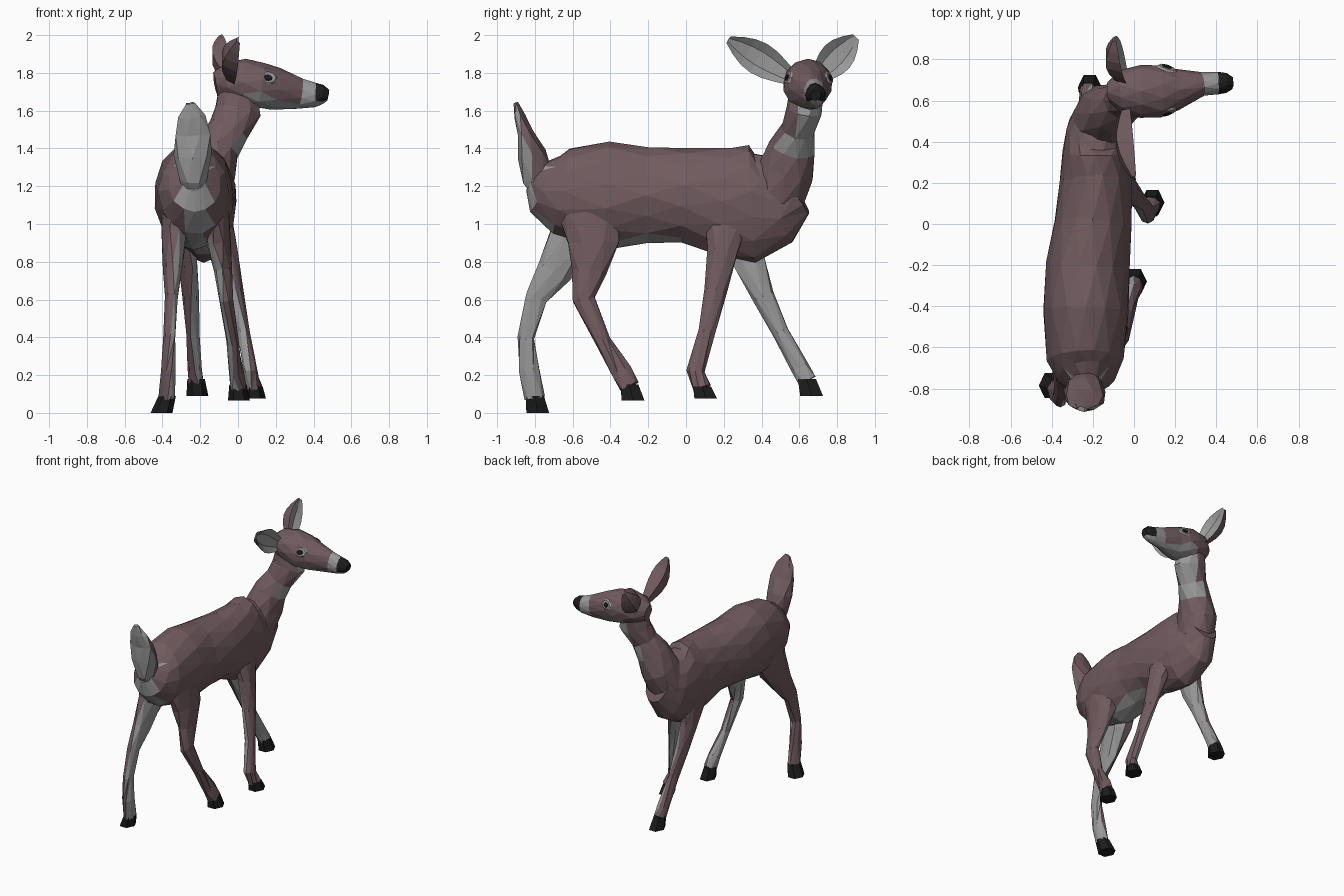
import bpy, bmesh, math, random
from mathutils import Vector

if "Cube" in bpy.data.objects:
    bpy.data.objects.remove(bpy.data.objects["Cube"])

random.seed(4)


def material(name, rgb):
    m = bpy.data.materials.new(name)
    m.diffuse_color = (*rgb, 1)
    m.use_nodes = True
    m.node_tree.nodes["Principled BSDF"].inputs["Base Color"].default_value = m.diffuse_color
    return m


MATS = [material("brown coat", (0.165, 0.105, 0.115)),
        material("pale grey fur", (0.32, 0.32, 0.325)),
        material("black", (0.012, 0.012, 0.012))]
BROWN, GREY, BLACK = range(3)


def finish(name, bm, rule):
    """Triangulate, colour faces by rule(centre, normal), make a flat-shaded object."""
    bmesh.ops.recalc_face_normals(bm, faces=bm.faces[:])
    bmesh.ops.triangulate(bm, faces=bm.faces[:])
    bm.normal_update()
    for f in bm.faces:
        f.material_index = rule(f.calc_center_median(), f.normal)
    me = bpy.data.meshes.new(name)
    bm.to_mesh(me)
    bm.free()
    for m in MATS:
        me.materials.append(m)
    ob = bpy.data.objects.new(name, me)
    bpy.context.collection.objects.link(ob)
    return ob


def skin(name, rings, rule):
    """Join rings of points with faces and cap both ends."""
    bm = bmesh.new()
    vs = [[bm.verts.new(p) for p in r] for r in rings]
    n = len(vs[0])
    for a, b in zip(vs, vs[1:]):
        for i in range(n):
            j = (i + 1) % n
            bm.faces.new((a[i], a[j], b[j], b[i]))
    bm.faces.new(vs[0])
    bm.faces.new(vs[-1])
    return finish(name, bm, rule)


def loft(name, path, rule, side=(1, 0, 0), n=8, jitter=0.004):
    """Tube through (x, y, z, half width along side, half depth) stations."""
    pts = [Vector(p[:3]) for p in path]
    rings = []
    for k, p in enumerate(path):
        t = (pts[min(k + 1, len(pts) - 1)] - pts[max(k - 1, 0)]).normalized()
        u = Vector(side)
        u = (u - t * u.dot(t)).normalized()
        v = t.cross(u)
        ring = []
        for i in range(n):
            a = 2 * math.pi * (i + 0.5 * (k % 2)) / n
            noise = Vector([random.uniform(-jitter, jitter) for _ in range(3)])
            ring.append(pts[k] + 1.03 * (u * p[3] * math.cos(a) + v * p[4] * math.sin(a)) + noise)
        rings.append(ring)
    return skin(name, rings, rule)


# Torso, with pale belly and rump patch
def torso_rule(c, n):
    belly = n.z < -0.8 and -0.75 < c.y < 0.06
    rump = n.y < -0.3 and abs(c.x + 0.23) < 0.075 and c.z < 1.3
    return GREY if belly or rump else BROWN


loft("torso", [
    (-0.23, -0.80, 1.25, 0.06, 0.08), (-0.23, -0.745, 1.215, 0.135, 0.165),
    (-0.235, -0.66, 1.175, 0.18, 0.225), (-0.235, -0.42, 1.15, 0.205, 0.28),
    (-0.225, -0.20, 1.155, 0.195, 0.25), (-0.20, 0.0, 1.15, 0.185, 0.245),
    (-0.185, 0.2, 1.12, 0.17, 0.28), (-0.185, 0.35, 1.105, 0.16, 0.305),
    (-0.18, 0.46, 1.135, 0.14, 0.255), (-0.165, 0.57, 1.20, 0.10, 0.165)], torso_rule, n=14)


# Neck, rising and turning towards the right, with pale throat
def neck_rule(c, n):
    return GREY if c.z > 1.38 and n.x * 0.9 + n.y * 0.4 > 0.48 else BROWN


loft("neck", [
    (-0.18, 0.38, 1.02, 0.08, 0.08), (-0.175, 0.48, 1.15, 0.13, 0.15),
    (-0.145, 0.53, 1.28, 0.128, 0.15), (-0.105, 0.56, 1.40, 0.115, 0.118),
    (-0.05, 0.59, 1.50, 0.105, 0.09), (0.0, 0.625, 1.60, 0.122, 0.095),
    (0.0, 0.645, 1.75, 0.09, 0.09)], neck_rule, n=10)


# Head facing +x, with pale muzzle and chin and a black nose
def head_rule(c, n):
    if c.x > 0.41 and c.z > 1.65:
        return BLACK
    return GREY if c.x > 0.33 or (n.z < -0.5 and c.x > 0.04) else BROWN


loft("head", [
    (-0.12, 0.64, 1.74, 0.05, 0.06), (-0.06, 0.645, 1.75, 0.105, 0.10),
    (0.03, 0.645, 1.75, 0.125, 0.12), (0.12, 0.645, 1.735, 0.128, 0.12),
    (0.20, 0.655, 1.715, 0.10, 0.108), (0.33, 0.68, 1.69, 0.058, 0.08),
    (0.41, 0.685, 1.683, 0.052, 0.062), (0.45, 0.685, 1.685, 0.047, 0.05),
    (0.478, 0.685, 1.68, 0.028, 0.028)], head_rule, side=(0, 1, 0), n=12, jitter=0.002)

# Eyes: black discs on pale discs
for side, word in ((-1, "right"), (1, "left")):
    normal = Vector((0.28, side * 0.9, 0.35)).normalized()
    for label, size, lift, col in (("eye_ring", 0.052, 0.109, GREY), ("eye", 0.026, 0.115, BLACK)):
        bm = bmesh.new()
        bmesh.ops.create_cone(bm, cap_ends=True, segments=8, radius1=size,
                              radius2=size * 0.8, depth=0.009)
        bmesh.ops.scale(bm, vec=(1, 0.75, 1), verts=bm.verts[:])
        ob = finish(word + "_" + label, bm, lambda c, n: col)
        ob.rotation_euler = normal.to_track_quat('Z', 'Y').to_euler()
        ob.location = (0.16, 0.65 + side * lift, 1.775)


# Ears: cupped leaves, pale inside
def ear(name, base, tip):
    base, tip, face = Vector(base), Vector(tip), Vector((1, 0, 0))
    axis = (tip - base).normalized()
    face = (face - axis * face.dot(axis)).normalized()
    lat = face.cross(axis)
    rings = []
    for k in range(7):
        t = (k / 6) ** 1.15
        w = 0.014 + 0.074 * math.sin(math.pi * (0.14 + 0.83 * t))
        # edge, cup inside, edge, back
        section = ((1, 0), (0.45, 0.4), (-0.45, 0.4), (-1, 0), (-0.5, 0.9), (0.5, 0.9))
        rings.append([base.lerp(tip, k / 6) + lat * w * s - face * w * d for s, d in section])
    skin(name, rings, lambda c, n: GREY if n.dot(face) > 0.25 else BROWN)


ear("right_ear", (-0.02, 0.545, 1.78), (0.01, 0.225, 1.975))
ear("left_ear", (-0.03, 0.70, 1.78), (-0.085, 0.90, 1.99))

# Raised tail, pale behind
loft("tail", [
    (-0.23, -0.72, 1.14, 0.055, 0.07), (-0.235, -0.785, 1.25, 0.075, 0.085),
    (-0.24, -0.815, 1.37, 0.10, 0.075), (-0.24, -0.85, 1.48, 0.095, 0.042),
    (-0.245, -0.88, 1.57, 0.07, 0.027),
    (-0.25, -0.90, 1.64, 0.025, 0.012)], lambda c, n: GREY if n.y < -0.1 else BROWN)


# Legs: outer side brown, inner side pale; each ends in a flared black hoof
def leg(name, inward, hip_x, foot_x, line, widths, toe):
    top, low = line[0][1], line[-1][1]
    path = [(foot_x + (hip_x - foot_x) * (z - low) / (top - low), y, z, a, b)
            for (y, z), (a, b) in zip(line, widths)]
    loft(name + "_leg", path,
         lambda c, n: GREY if n.x * inward > 0.15 and c.z < 0.98 else BROWN)
    ankle = Vector((foot_x, line[-1][0], low + 0.01))
    hexagon = [(math.cos(math.radians(a)), math.sin(math.radians(a))) for a in range(0, 360, 60)]
    rings = [[c + Vector((x * r, y * r * 1.2, 0)) for x, y in hexagon]
             for c, r in ((ankle, 0.046), (Vector(toe), 0.058))]
    skin(name + "_hoof", rings, lambda c, n: BLACK)


REAR = [(0.075, 0.17), (0.065, 0.14), (0.047, 0.09), (0.038, 0.06),
        (0.031, 0.043), (0.037, 0.055), (0.042, 0.052)]
FRONT = [(0.06, 0.125), (0.053, 0.085), (0.042, 0.058), (0.034, 0.043),
         (0.037, 0.047), (0.042, 0.048)]

leg("rear_left", 1, -0.33, -0.375,
    [(-0.53, 1.12), (-0.59, 0.92), (-0.70, 0.75), (-0.79, 0.61),
     (-0.845, 0.40), (-0.83, 0.23), (-0.80, 0.08)], REAR, (-0.405, -0.785, 0.0))
leg("rear_right", -1, -0.13, 0.0,
    [(-0.52, 1.12), (-0.49, 0.90), (-0.51, 0.75), (-0.54, 0.60),
     (-0.44, 0.38), (-0.34, 0.22), (-0.30, 0.14)], REAR, (0.005, -0.28, 0.065))
leg("front_right", -1, -0.10, 0.085,
    [(0.22, 1.08), (0.19, 0.86), (0.155, 0.65), (0.11, 0.43),
     (0.05, 0.22), (0.085, 0.13)], FRONT, (0.09, 0.105, 0.075))
leg("front_left", 1, -0.28, -0.222,
    [(0.27, 1.02), (0.335, 0.80), (0.41, 0.62), (0.50, 0.43),
     (0.605, 0.24), (0.64, 0.17)], FRONT, (-0.215, 0.665, 0.09))
